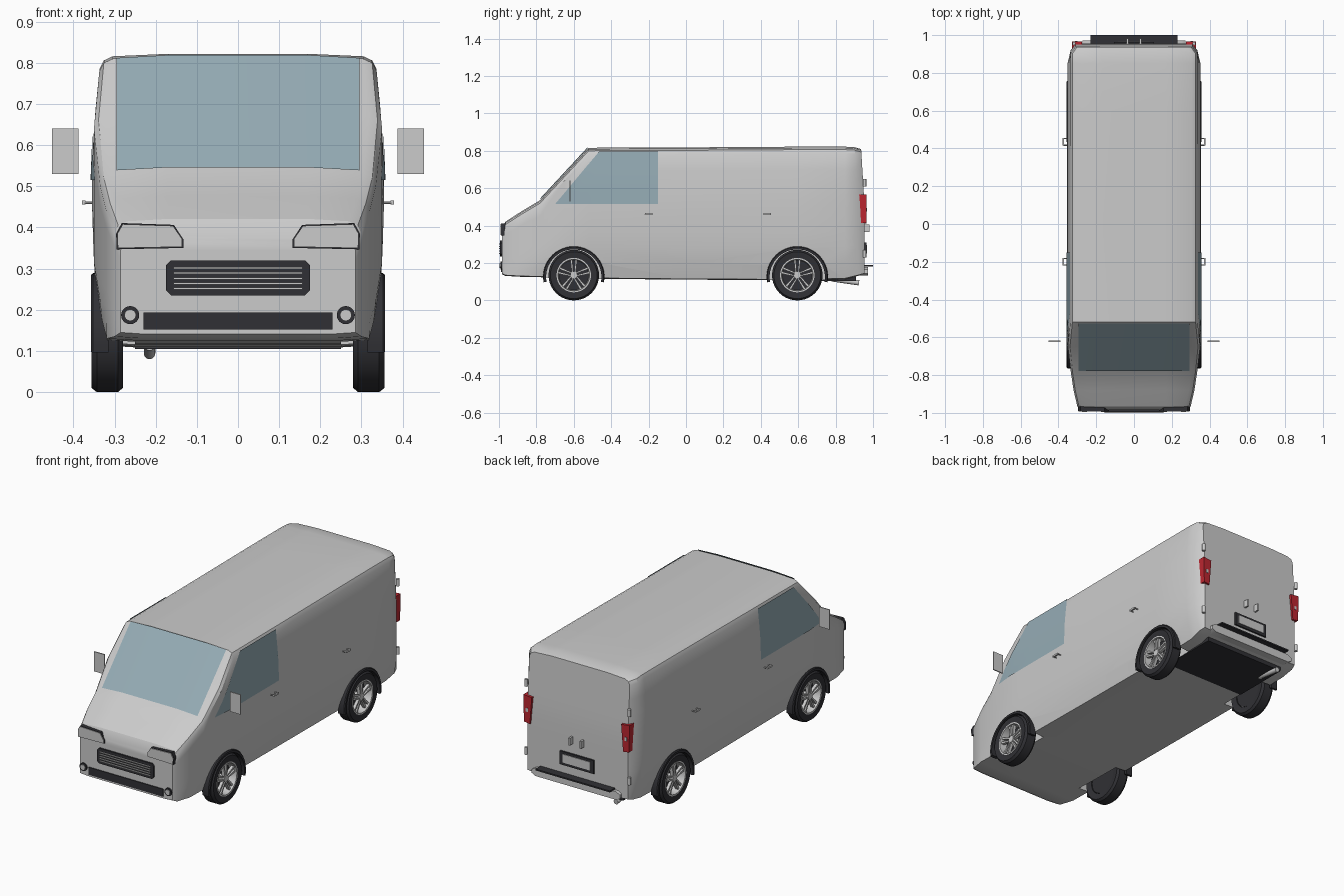
import bpy, bmesh, math
from mathutils import Vector

if "Cube" in bpy.data.objects:
    bpy.data.objects.remove(bpy.data.objects["Cube"])


def mat(name, rgb):
    m = bpy.data.materials.new(name)
    m.diffuse_color = (*rgb, 1)
    m.use_nodes = True
    m.node_tree.nodes["Principled BSDF"].inputs["Base Color"].default_value = m.diffuse_color
    return m


DARK = mat("dark", (0.03, 0.03, 0.035))
GLASS = mat("glass", (0.30, 0.41, 0.46))
RED = mat("red", (0.5, 0.02, 0.03))


def make(name, verts, faces, m=None, angle=35):
    bm = bmesh.new()
    vs = [bm.verts.new(v) for v in verts]
    for f in faces:
        bm.faces.new([vs[i] for i in f])
    bmesh.ops.recalc_face_normals(bm, faces=bm.faces)
    me = bpy.data.meshes.new(name)
    bm.to_mesh(me)
    bm.free()
    ob = bpy.data.objects.new(name, me)
    bpy.context.collection.objects.link(ob)
    if m:
        me.materials.append(m)
    smooth(ob, angle)
    return ob


def smooth(ob, angle=35):
    bpy.ops.object.select_all(action='DESELECT')
    ob.select_set(True)
    bpy.context.view_layer.objects.active = ob
    bpy.ops.object.shade_smooth_by_angle(angle=math.radians(angle))


def prism(name, pts, y0, y1, m=None):
    """Outline in x,z pushed along y."""
    n = len(pts)
    v = [(x, y, z) for y in (y0, y1) for x, z in pts]
    f = [(i, (i + 1) % n, n + (i + 1) % n, n + i) for i in range(n)]
    return make(name, v, f + [tuple(range(n)), tuple(range(n, 2 * n))], m)


def box(name, x0, x1, y0, y1, z0, z1, m=None):
    return prism(name, [(x0, z0), (x1, z0), (x1, z1), (x0, z1)], y0, y1, m)


def rod(name, a, b, r, m=None, n=24):
    a, b = Vector(a), Vector(b)
    q = (b - a).to_track_quat('Z', 'Y')
    ring = [q @ Vector((r * math.cos(t * math.tau / n), r * math.sin(t * math.tau / n), 0)) for t in range(n)]
    f = [(i, (i + 1) % n, n + (i + 1) % n, n + i) for i in range(n)]
    return make(name, [a + p for p in ring] + [b + p for p in ring],
                f + [tuple(range(n)), tuple(range(n, 2 * n))], m)


def lathe(name, prof, s, cy, cz, m=None, a0=0, a1=360, n=40):
    """Closed (radius, x) profile swept about an axis along x."""
    k, full = len(prof), a1 - a0 == 360
    rings = n if full else n + 1
    v = []
    for i in range(rings):
        a = math.radians(a0 + (a1 - a0) * i / n)
        v += [(s * x, cy + r * math.cos(a), cz + r * math.sin(a)) for r, x in prof]
    f = [(i * k + j, i * k + (j + 1) % k, (i + 1) % rings * k + (j + 1) % k, (i + 1) % rings * k + j)
         for i in range(n) for j in range(k)]
    if not full:
        f += [tuple(range(k)), tuple(range(n * k, n * k + k))]
    return make(name, v, f, m)


def lerp(table, t):
    for (a, va), (b, vb) in zip(table, table[1:]):
        if t <= b:
            return va + (vb - va) * max(0, t - a) / (b - a)
    return table[-1][1]


# Body: cross-sections lofted along y (y, bottom z, top z, half-width limit)
STATIONS = [(-.985, .145, .375, .285), (-.965, .135, .415, .30), (-.88, .13, .47, .32),
            (-.78, .128, .53, .335), (-.65, .122, .67, .35), (-.52, .12, .81, .36),
            (0, .115, .812, .36), (.6, .112, .816, .36), (.85, .118, .816, .352),
            (.92, .135, .813, .335), (.955, .145, .803, .31)]
SIDE = [(.115, .315), (.2, .337), (.3, .35), (.5, .356), (.65, .35), (.8, .335)]
LIMIT = [(s[0], s[3]) for s in STATIONS]


def width(y, z):
    return min(lerp(SIDE, z), lerp(LIMIT, y))


verts, LEV = [], 9
for y, zb, zt, lim in STATIONS:
    half = [(.8 * width(y, zb), zb - .004)]
    for i in range(LEV):
        z = zb + (zt - .03 - zb) * i / (LEV - 1)
        half.append((width(y, z), z))
    w = width(y, zt)
    half += [(w - .009, zt - .01), (w - .03, zt), (.17, zt + .006)]
    lean = .06 if y > .9 else 0
    for s, pts in ((1, half), (-1, half[::-1])):
        verts += [(s * x, y - lean * max(0, z - .5), z) for x, z in pts]
h = LEV + 4
n = 2 * h
faces = [(i * n + j, i * n + (j + 1) % n, (i + 1) * n + (j + 1) % n, (i + 1) * n + j)
         for i in range(len(STATIONS) - 1) for j in range(n)]
for b in (0, (len(STATIONS) - 1) * n):
    faces += [(b + i, b + i + 1, b + n - 2 - i, b + n - 1 - i) for i in range(h - 1)]
body = make("van_body", verts, faces)

# Wheel wells cut out of the body
for s in (1, -1):
    for cy in (-.6, .595):
        cut = rod("well_cutter", (s * .25, cy, .125), (s * .5, cy, .125), .152, n=48)
        cut.hide_render = True
        mod = body.modifiers.new("well", 'BOOLEAN')
        mod.operation, mod.object, mod.solver = 'DIFFERENCE', cut, 'EXACT'
        bpy.context.view_layer.objects.active = body
        bpy.ops.object.modifier_apply(modifier=mod.name)
        bpy.data.objects.remove(cut)
smooth(body, 30)

# Wheels and arch trims
for s in (1, -1):
    for end, cy in (("front", -.6), ("rear", .595)):
        cz = .135
        lathe(end + "_tyre", [(.09, .285), (.125, .28), (.135, .292), (.135, .343), (.125, .356), (.09, .352)],
              s, cy, cz, DARK)
        lathe(end + "_rim", [(.092, .30), (.092, .354), (.084, .354), (.079, .30)], s, cy, cz)
        rod(end + "_wheel_back", (s * .288, cy, cz), (s * .31, cy, cz), .088, DARK)
        rod(end + "_hub", (s * .30, cy, cz), (s * .348, cy, cz), .019)
        for k in range(5):
            a = math.radians(90 + 72 * k)
            for off in (-.13, .13):
                p = [(cy + r * math.cos(a + o), cz + r * math.sin(a + o))
                     for r, o in ((.015, off * 2), (.084, off * .6), (.084, off * 1.7), (.015, off * 6))]
                v = [(s * x, py, pz) for x in (.328, .345) for py, pz in p]
                make(end + "_spoke", v, [(0, 1, 2, 3), (4, 5, 6, 7), (0, 1, 5, 4), (1, 2, 6, 5),
                                         (2, 3, 7, 6), (3, 0, 4, 7)])
        lathe(end + "_arch_trim", [(.148, .315), (.164, .315), (.164, .352), (.16, .357), (.148, .357)],
              s, cy, .125, DARK, -10, 190, 28)

# Windscreen
cols = [(-.295, 0), (-.17, .007), (.17, .007), (.295, 0)]
v = [(x, y - .004, z + c + .004) for y, z in ((-.775, .535), (-.65, .67), (-.522, .808)) for x, c in cols]
make("windscreen", v, [(r * 4 + i, r * 4 + i + 1, r * 4 + i + 5, r * 4 + i + 4)
                       for r in range(2) for i in range(3)], GLASS)

# Side windows, door handles and mirrors
for s in (1, -1):
    v = []
    for z, yf in ((.515, -.70), (.58, -.645), (.65, -.587), (.73, -.52), (.795, -.465)):
        for i in range(6):
            y = yf + (-.15 - yf) * i / 5
            v.append((s * (width(y, z) + .003), y, z))
    make("side_window", v, [(r * 6 + i, r * 6 + i + 1, r * 6 + i + 7, r * 6 + i + 6)
                            for r in range(4) for i in range(5)], GLASS)
    for y in (-.2, .435):
        a, b = sorted((s * .371, s * .379))
        box("door_handle", a, b, y - .02, y + .02, .456, .466)
        for dy in (-.018, .018):
            rod("handle_post", (s * .35, y + dy, .46), (s * .374, y + dy, .46), .003, n=8)
    prism("mirror", [(s * .388, .53), (s * .452, .53), (s * .452, .64), (s * .388, .64)], -.624, -.618)

    # Headlights and fog lamps
    hp = [(.292, .35), (.293, .385), (.28, .408), (.158, .404), (.136, .372), (.136, .353)]
    hp = [(s * x, z) for x, z in hp]
    prism("headlight_frame", [(s * .215 + (x - s * .215) * 1.04, .38 + (z - .38) * 1.1) for x, z in hp],
          -.989, -.955, DARK)
    prism("headlight", hp, -.993, -.953)
    rod("fog_lamp_ring", (s * .262, -.98, .187), (s * .262, -.992, .187), .022, DARK)
    rod("fog_lamp", (s * .262, -.98, .187), (s * .262, -.996, .187), .014)

    # Tail lights, rear hinges, rear door handles
    prism("tail_light", [(s * .276, .56), (s * .328, .565), (s * .324, .415), (s * .288, .41)], .925, .966, RED)
    prism("tail_light_lens", [(s * .298, .495), (s * .312, .495), (s * .312, .475), (s * .298, .475)], .95, .969)
    for z in (.63, .25):
        rod("rear_hinge", (s * .318, .955, z - .02), (s * .318, .955, z + .02), .009, n=12)
    box("rear_door_handle", s * .035 - .005, s * .035 + .005, .95, .982, .365, .405)

# Grille with slats
c = .012
gp = [(.175 - c, .235), (.175, .235 + c), (.175, .32 - c), (.175 - c, .32)]
prism("grille", gp + [(-x, z) for x, z in gp[::-1]], -.994, -.975, DARK)
for i in range(5):
    z = .249 + i * .0125
    box("grille_slat", -.157, .157, -1.0, -.985, z, z + .005)
box("lower_intake", -.23, .23, -.99, -.975, .152, .194, DARK)

# Rear plate frame, bumper, step, underbody and exhaust
box("plate_frame", -.105, .105, .945, .964, .235, .31, DARK)
box("number_plate", -.085, .085, .95, .967, .25, .297)
bp = [(.25, .133), (.272, .145), (.272, .165), (.25, .178)]
prism("rear_bumper", bp + [(-x, z) for x, z in bp[::-1]], .93, .972)
box("rear_step", -.23, .23, .95, 1.0, .18, .188, DARK)
box("underbody_panel", -.25, .25, .58, .91, .105, .135, DARK)
rod("exhaust_pipe", (-.215, .78, .115), (-.215, .925, .094), .014, n=16)
